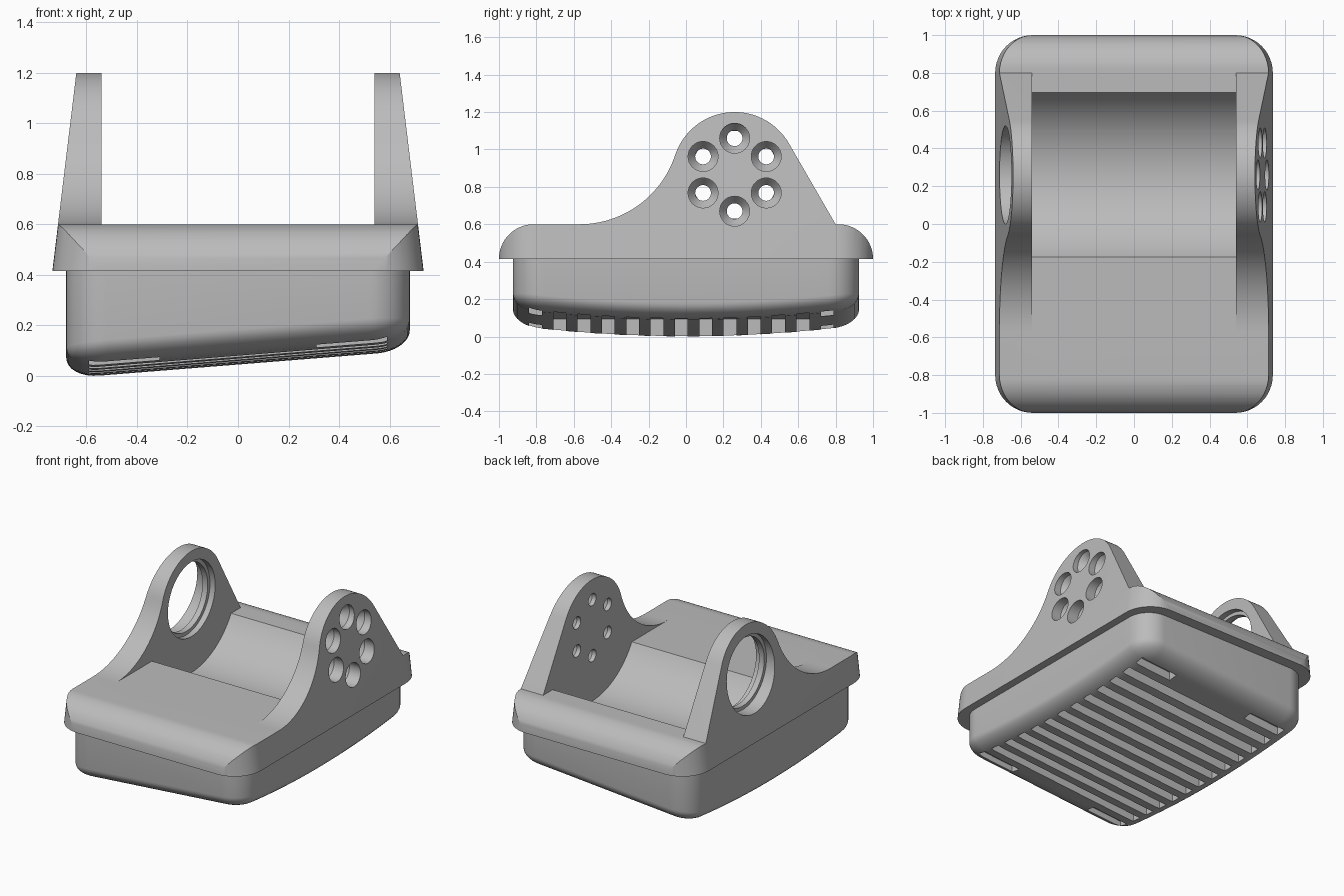
import bpy, bmesh
from math import sin, cos, pi, radians
from mathutils import Vector

cube = bpy.data.objects.get("Cube")
if cube:
    bpy.data.objects.remove(cube)

grey = bpy.data.materials.new("plain grey")
grey.use_nodes = True
grey.diffuse_color = (0.5, 0.5, 0.5, 1)
grey.node_tree.nodes["Principled BSDF"].inputs["Base Color"].default_value = (0.5, 0.5, 0.5, 1)

RIM_Z, DECK_Z = 0.415, 0.6          # flange underside and deck top
PIVOT_Y, PIVOT_Z = 0.26, 0.865      # axis shared by ears, holes and saddle
TAPER = 0.121                       # inward lean of the side walls
TILT, ARCH = 0.08, 0.07             # slope and curve of the underside


def make_object(name, bm):
    bmesh.ops.recalc_face_normals(bm, faces=bm.faces)
    mesh = bpy.data.meshes.new(name)
    bm.to_mesh(mesh)
    bm.free()
    mesh.materials.append(grey)
    ob = bpy.data.objects.new(name, mesh)
    bpy.context.scene.collection.objects.link(ob)
    return ob


def arc(cy, cz, r, start, end, n=24):
    angles = [radians(start + (end - start) * i / n) for i in range(n + 1)]
    return [(cy + r * cos(a), cz + r * sin(a)) for a in angles]


def loft(bm, rings, caps=True):
    """Join equal rings of points with quads, optionally closing the ends."""
    rows = [[bm.verts.new(p) for p in ring] for ring in rings]
    n = len(rows[0])
    for a, b in zip(rows, rows[1:]):
        for i in range(n):
            j = (i + 1) % n
            bm.faces.new((a[i], a[j], b[j], b[i]))
    if caps:
        bm.faces.new(rows[0])
        bm.faces.new(rows[-1])
    return rows


def rounded_plan(a, b, r, side=24):
    """Rounded rectangle, mirrored left to right."""
    half = arc(a - r, r - b, r, -90, 0, 12)
    half += [(a, (b - r) * (2 * i / side - 1)) for i in range(1, side)]
    half += arc(a - r, b - r, r, 0, 90, 12)
    return half + [(-x, y) for x, y in reversed(half)]


def lathe(bm, profile, cy, cz, n=64):
    """Turn (x, radius) points about an axis parallel to x."""
    loft(bm, [[(x, y, z) for y, z in arc(cy, cz, r, 0, 360, n)[:-1]] for x, r in profile])


def boolean(ob, cutter, operation="DIFFERENCE"):
    mod = ob.modifiers.new("shape", "BOOLEAN")
    mod.operation, mod.solver, mod.object = operation, "EXACT", cutter
    bpy.context.view_layer.update()
    deps = bpy.context.evaluated_depsgraph_get()
    mesh = bpy.data.meshes.new_from_object(ob.evaluated_get(deps))
    ob.modifiers.clear()
    ob.data = mesh


def box(bm, x0, x1, y0, y1, z0, z1, slope=0.0):
    ring = [(x0, y0), (x1, y0), (x1, y1), (x0, y1)]
    loft(bm, [[(x, y, z0) for x, y in ring], [(x, y, z1 + slope * x) for x, y in ring]])


# Cover: rounded ends, deck and ear outline swept across the width
outline = arc(-0.815, RIM_Z, 0.185, 180, 90, 16)
outline += arc(-0.57, 1.139, 0.539, -90, -18.3)
outline += arc(PIVOT_Y, PIVOT_Z, 0.335, 161.7, 30, 40)[1:]
outline += [(0.8, DECK_Z)] + arc(0.815, RIM_Z, 0.185, 90, 0, 16)
bm = bmesh.new()
loft(bm, [[(x, y, z) for y, z in outline] for x in (-0.9, 0.9)])
cover = make_object("cover_with_ears", bm)

# Leaning side walls and rounded plan corners
plan = rounded_plan(0.735, 1.0, 0.2, 2)
bm = bmesh.new()
rings = []
for z in (RIM_Z - 0.1, 1.4):
    lean = TAPER * (z - RIM_Z)
    rings.append([(x - lean * (1 if x > 0 else -1), y, z) for x, y in plan])
loft(bm, rings)
envelope = make_object("side_wall_helper", bm)
boolean(cover, envelope, "INTERSECT")

# Open space between the ears
bm = bmesh.new()
box(bm, -0.54, 0.54, -1.2, 1.2, DECK_Z, 1.5)
gap = make_object("gap_helper", bm)
boolean(cover, gap)

# Body: straight walls with a softly rounded, tilted underside
def underside(x, y):
    return 0.045 + TILT * x + ARCH * y * y


bm = bmesh.new()
rings = [[(x, y, RIM_Z) for x, y in rounded_plan(0.68, 0.925, 0.16)]]
for k in range(9):
    t = k / 8 * pi / 2
    inset, lift = 0.13 * (1 - cos(t)), 0.08 * (1 - sin(t))
    ring = rounded_plan(0.68 - inset, 0.925 - inset, 0.16 - inset)
    rings.append([(x, y, underside(x, y) + lift) for x, y in ring])
rows = loft(bm, rings, caps=False)
bm.faces.new(rows[0])
last = rows[-1]
count = len(last)
for i in range(count // 2 - 1):
    bm.faces.new((last[i], last[i + 1], last[count - 2 - i], last[count - 1 - i]))
body = make_object("body", bm)

# Grooves across the underside, the end ones split around a middle block
bm = bmesh.new()
for k in range(13):
    y = -0.805 + 0.13 * k
    spans = [(-0.59, -0.31), (0.31, 0.59)] if k in (0, 12) else [(-0.59, 0.59)]
    for x0, x1 in spans:
        box(bm, x0, x1, y - 0.034, y + 0.034, -0.2, 0.14, TILT)
grooves = make_object("groove_helper", bm)
boolean(body, grooves)

# Cylindrical saddle sunk into the deck and the body
bm = bmesh.new()
lathe(bm, [(-0.54, 0.51), (0.54, 0.51)], PIVOT_Y, PIVOT_Z, 128)
saddle = make_object("saddle_helper", bm)
boolean(cover, saddle)
boolean(body, saddle)

# Large bore with an inner lip on one ear, six countersunk holes on the other
bm = bmesh.new()
lathe(bm, [(-0.9, 0.26), (-0.62, 0.26), (-0.62, 0.235), (-0.58, 0.235),
           (-0.58, 0.26), (-0.4, 0.26)], PIVOT_Y, PIVOT_Z)
for k in range(6):
    a = radians(30 + 60 * k)
    lathe(bm, [(0.4, 0.042), (0.57, 0.042), (0.62, 0.08), (0.9, 0.08)],
          PIVOT_Y + 0.195 * cos(a), PIVOT_Z + 0.195 * sin(a), 32)
holes = make_object("hole_helper", bm)
boolean(cover, holes)

# Remove helpers and shade the finished parts
for helper in (envelope, gap, grooves, saddle, holes):
    bpy.data.objects.remove(helper)
for ob in (cover, body):
    ob.data.shade_smooth()
    ob.data.set_sharp_from_angle(angle=radians(25))
